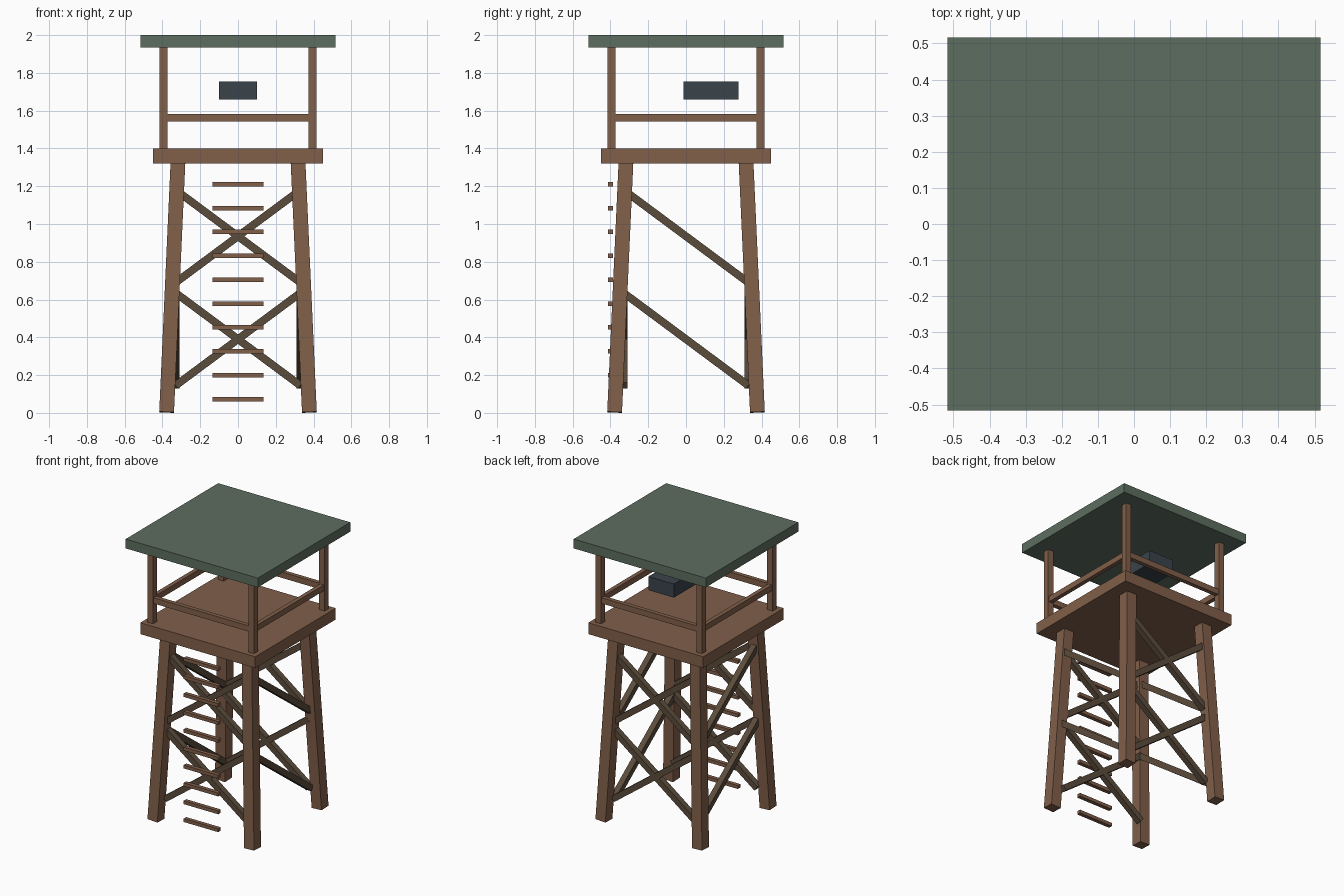
import bpy
from mathutils import Vector, Matrix

if "Cube" in bpy.data.objects:
    bpy.data.objects.remove(bpy.data.objects["Cube"])


def material(name, rgb):
    m = bpy.data.materials.new(name)
    m.diffuse_color = (*rgb, 1)
    m.use_nodes = True
    m.node_tree.nodes["Principled BSDF"].inputs["Base Color"].default_value = m.diffuse_color
    return m


WOOD = material("wood", (0.22, 0.115, 0.068))
DARK_WOOD = material("dark_wood", (0.105, 0.072, 0.045))
GREEN = material("roof_green", (0.11, 0.155, 0.115))
SLATE = material("slate", (0.042, 0.056, 0.07))


def box(name, center, size, mat):
    bpy.ops.mesh.primitive_cube_add(size=1)
    ob = bpy.context.object
    ob.name = name
    ob.data.transform(Matrix.Diagonal((*size, 1)))
    ob.location = center
    ob.data.materials.append(mat)
    return ob


def beam(name, a, b, thick, mat):
    a, b = Vector(a), Vector(b)
    ob = box(name, (a + b) / 2, (thick, thick, (b - a).length), mat)
    ob.rotation_mode = 'QUATERNION'
    ob.rotation_quaternion = Vector((0, 0, 1)).rotation_difference(b - a)
    return ob


# Roof, deck and the box hung under the roof
box("roof", (0, 0, 1.967), (1.034, 1.034, 0.066), GREEN)
box("platform", (0, 0, 1.36), (0.9, 0.9, 0.08), WOOD)
box("hanging_box", (0, 0.133, 1.707), (0.2, 0.29, 0.096), SLATE)

# Splayed legs and roof posts at each corner
for sx in (-1, 1):
    for sy in (-1, 1):
        beam("leg", (sx * 0.378, sy * 0.378, 0.0035),
             (sx * 0.318, sy * 0.318, 1.325), 0.078, WOOD)
        box("roof_post", (sx * 0.395, sy * 0.395, 1.667), (0.043, 0.043, 0.54), WOOD)

# Guard rails on all four sides
for s in (-1, 1):
    box("rail_x", (0, s * 0.395, 1.562), (0.79, 0.03, 0.041), WOOD)
    box("rail_y", (s * 0.395, 0, 1.562), (0.03, 0.79, 0.041), WOOD)

# Braces in two tiers: crossed front and back, single diagonals on the sides
B = 0.33
for lo, hi in ((0.145, 0.635), (0.69, 1.18)):
    for s in (-1, 1):
        for d in (-1, 1):
            beam("cross_brace", (-d * B, s * B, lo), (d * B, s * B, hi), 0.041, DARK_WOOD)
        beam("side_brace", (s * B, B, lo), (s * B, -B, hi), 0.041, DARK_WOOD)

# Ladder rungs at the front
for i in range(10):
    box("ladder_rung", (0, -0.4, 0.073 + i * 0.1264), (0.27, 0.028, 0.024), WOOD)
